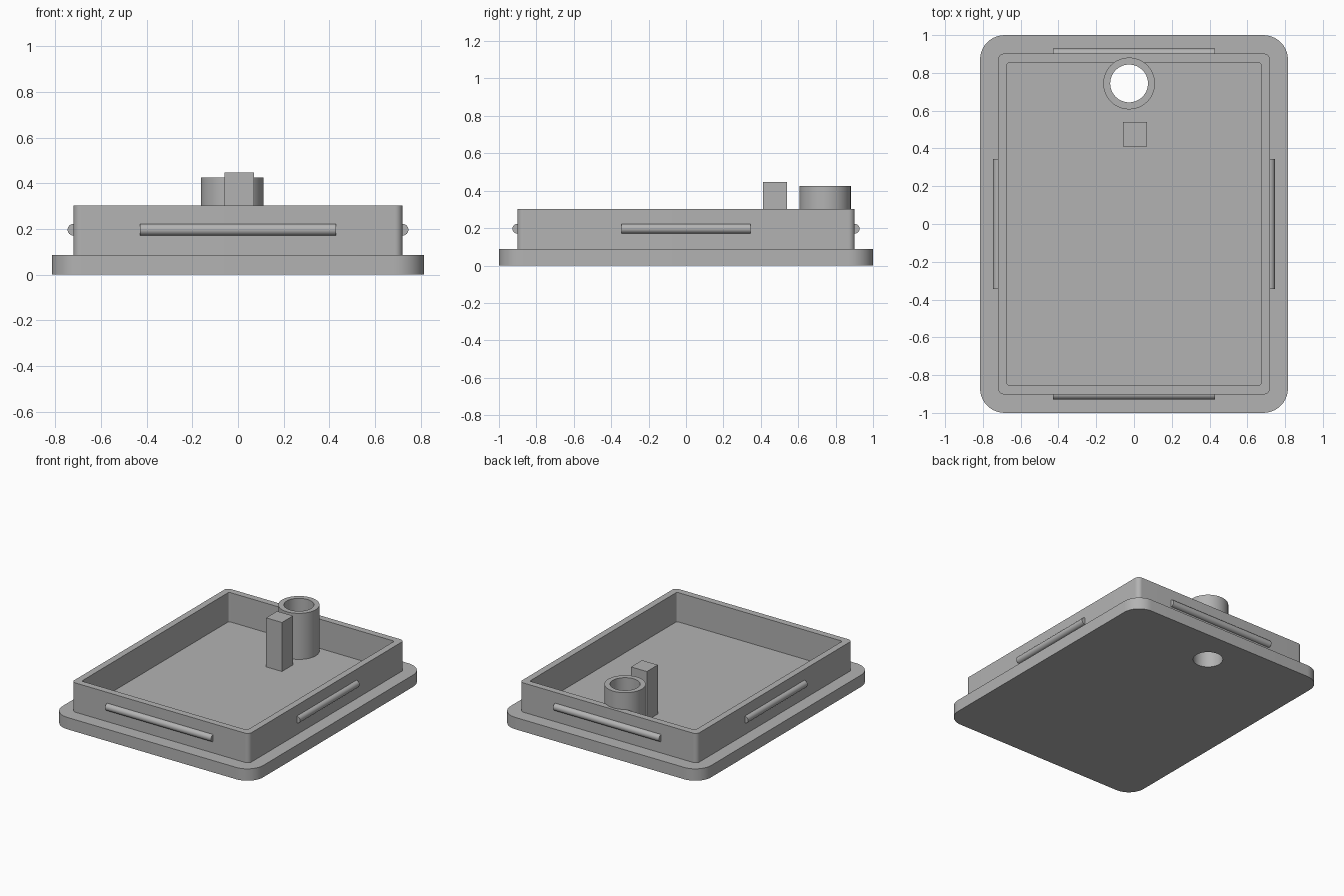
import bpy
from math import pi, sin, cos

if "Cube" in bpy.data.objects:
    bpy.data.objects.remove(bpy.data.objects["Cube"])

# Single plastic colour
GREY = (0.45, 0.45, 0.45, 1)
mat = bpy.data.materials.new("grey plastic")
mat.use_nodes = True
mat.diffuse_color = GREY
mat.node_tree.nodes["Principled BSDF"].inputs["Base Color"].default_value = GREY


def finish(obj, name):
    obj.name = obj.data.name = name
    obj.data.materials.clear()
    obj.data.materials.append(mat)
    bpy.ops.object.shade_smooth_by_angle(angle=pi / 6)


def rounded_rect(hx, hy, r, steps=10):
    corners = [(1, 1), (-1, 1), (-1, -1), (1, -1)]
    points = []
    for i, (sx, sy) in enumerate(corners):
        for k in range(steps + 1):
            a = (i + k / steps) * pi / 2
            points.append((sx * (hx - r) + r * cos(a), sy * (hy - r) + r * sin(a)))
    return points


def circle(cx, cy, r, steps=64):
    return [(cx + r * cos(2 * pi * k / steps), cy + r * sin(2 * pi * k / steps))
            for k in range(steps)]


def slab(name, outlines, z0, z1):
    """Extrude filled outlines from z0 to z1; inner outlines become holes."""
    curve = bpy.data.curves.new(name, "CURVE")
    curve.dimensions = "2D"
    curve.fill_mode = "BOTH"
    curve.extrude = (z1 - z0) / 2
    for points in outlines:
        spline = curve.splines.new("POLY")
        spline.points.add(len(points) - 1)
        for p, (x, y) in zip(spline.points, points):
            p.co = (x, y, 0, 1)
        spline.use_cyclic_u = True
    obj = bpy.data.objects.new(name, curve)
    obj.location.z = (z0 + z1) / 2
    bpy.context.collection.objects.link(obj)
    bpy.ops.object.select_all(action="DESELECT")
    obj.select_set(True)
    bpy.context.view_layer.objects.active = obj
    bpy.ops.object.convert(target="MESH")
    obj = bpy.context.object
    # Weld the caps to the sides
    bpy.ops.object.mode_set(mode="EDIT")
    bpy.ops.mesh.select_all(action="SELECT")
    bpy.ops.mesh.remove_doubles(threshold=0.0001)
    bpy.ops.mesh.normals_make_consistent(inside=False)
    bpy.ops.object.mode_set(mode="OBJECT")
    finish(obj, name)


def rod(name, location, rotation, length):
    bpy.ops.mesh.primitive_cylinder_add(vertices=32, radius=0.026, depth=length,
                                        location=location, rotation=rotation)
    finish(bpy.context.object, name)


FLOOR = 0.087
WALL_X, WALL_Y = 0.72, 0.902
TUBE = (-0.026, 0.744)
hole = circle(*TUBE, 0.1)

# Plate, raised wall and hollow tube
slab("base_plate", [rounded_rect(0.815, 1, 0.13), hole], 0, FLOOR)
slab("rim_wall", [rounded_rect(WALL_X, WALL_Y, 0.033),
                  rounded_rect(WALL_X - 0.048, WALL_Y - 0.048, 0.012)], FLOOR, 0.302)
slab("tube", [circle(*TUBE, 0.137), hole], FLOOR, 0.425)

# Square post beside the tube
post_top = 0.447
bpy.ops.mesh.primitive_cube_add(size=1, location=(0.005, 0.475, (FLOOR + post_top) / 2))
bpy.context.object.scale = (0.128, 0.128, post_top - FLOOR)
finish(bpy.context.object, "post")

# Snap rods half sunk into each wall
for sign, side, end in ((1, "left", "back"), (-1, "right", "front")):
    rod(side + "_snap_rod", (sign * WALL_X, 0, 0.197), (pi / 2, 0, 0), 0.69)
    rod(end + "_snap_rod", (0, sign * WALL_Y, 0.197), (0, pi / 2, 0), 0.86)
